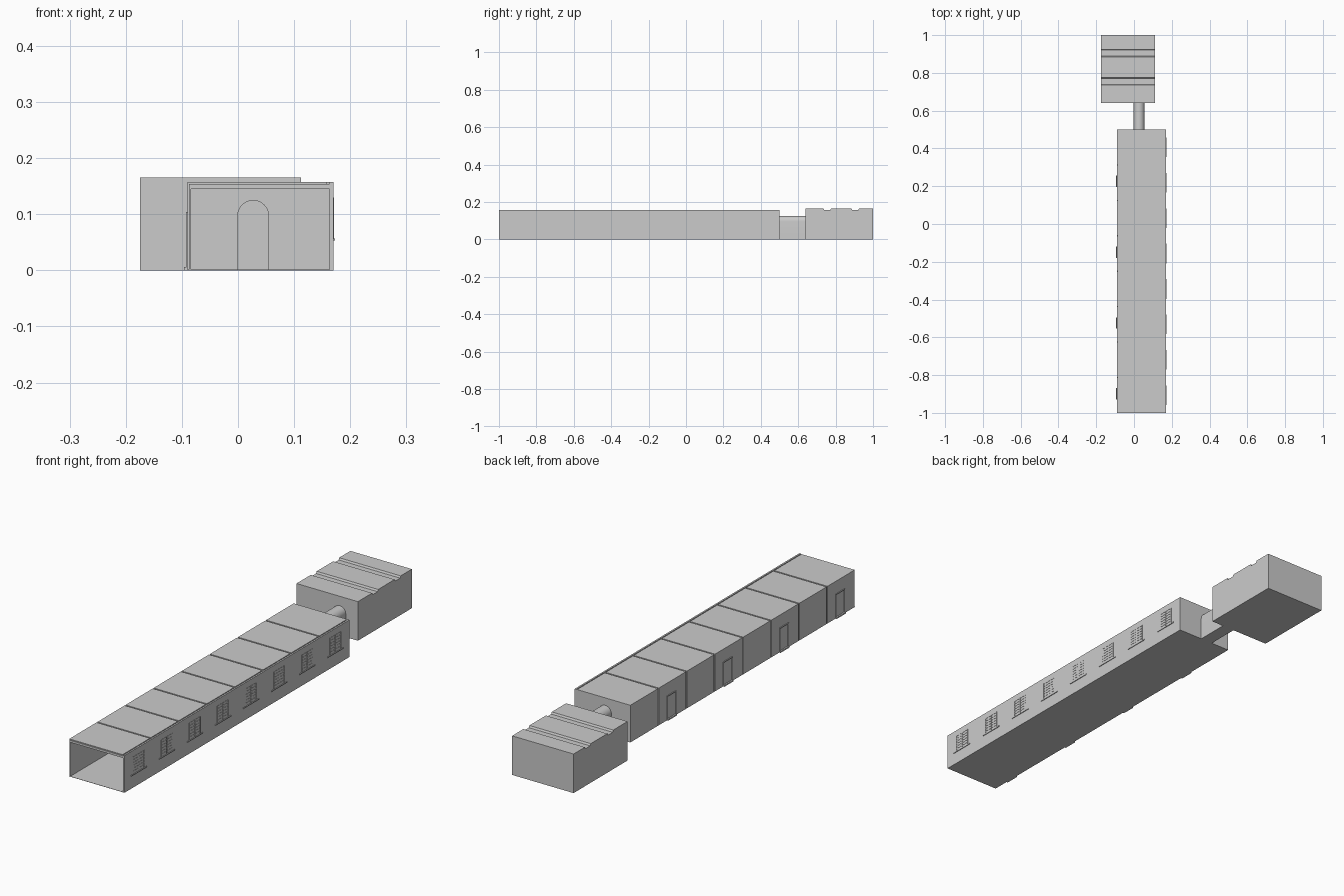
import bpy, bmesh, math

if "Cube" in bpy.data.objects:
    bpy.data.objects.remove(bpy.data.objects["Cube"])

def make(name, bm):
    bmesh.ops.recalc_face_normals(bm, faces=bm.faces)
    me = bpy.data.meshes.new(name)
    bm.to_mesh(me)
    bm.free()
    ob = bpy.data.objects.new(name, me)
    bpy.context.collection.objects.link(ob)
    return ob

def add_box(bm, x0, x1, y0, y1, z0, z1):
    vs = bmesh.ops.create_cube(bm, size=1)['verts']
    for v in vs:
        v.co = (x1 if v.co.x > 0 else x0, y1 if v.co.y > 0 else y0, z1 if v.co.z > 0 else z0)

def extrude(name, pts, vec):
    bm = bmesh.new()
    f = bm.faces.new([bm.verts.new(p) for p in pts])
    r = bmesh.ops.extrude_face_region(bm, geom=[f], use_keep_orig=True)
    bmesh.ops.translate(bm, vec=vec, verts=[v for v in r['geom'] if isinstance(v, bmesh.types.BMVert)])
    return make(name, bm)

def arch(r, cx=0.027, spring=0.097, n=16):
    pts = [(cx + r, 0)]
    pts += [(cx + r * math.cos(math.pi * i / n), spring + r * math.sin(math.pi * i / n)) for i in range(n + 1)]
    return pts + [(cx - r, 0)]

XL, XR, Y0, Y1, H = -0.09, 0.17, -1.0, 0.5, 0.157
PITCH = (Y1 - Y0) / 8

# long hall: walls and roof, open at the front
hall = [(XL + .003, 0), (XL + .003, H - .003), (XR - .007, H - .003), (XR - .007, H), (XR, H), (XR, 0),
        (XR - .007, 0), (XR - .007, .145), (XL + .006, .145), (XL + .006, 0)]
extrude("hall_shell", [(x, Y0, z) for x, z in hall], (0, Y1 - Y0, 0))
bm = bmesh.new()
add_box(bm, XL, XR, Y0, Y1, 0, .001)
make("hall_floor", bm)

# outer panels on roof and left wall, separated by narrow joints
bm = bmesh.new()
for i in range(8):
    a, b = Y0 + i * PITCH + .003, Y0 + (i + 1) * PITCH - .003
    if i == 7:
        b = Y1
    add_box(bm, XL, XR - .011, a, b, H - .003, H)
    add_box(bm, XL, XL + .003, a, b, 0, H - .003)
make("hall_panels", bm)

# rear wall of the hall around the arched opening
wall = [(XL, 0), (XL, H), (XR, H), (XR, 0)] + arch(.0275)
extrude("hall_rear_wall", [(x, Y1 - .006, z) for x, z in wall], (0, .006, 0))

# arched corridor
ring = arch(.0285) + arch(.0275)[::-1]
cor = extrude("corridor", [(x, Y1 - .003, z) for x, z in ring], (0, .145, 0))
bpy.context.view_layer.objects.active = cor
cor.select_set(True)
bpy.ops.object.shade_smooth_by_angle(angle=math.radians(35))
bm = bmesh.new()
add_box(bm, -.0015, .0555, Y1, .64, 0, .001)
make("corridor_floor", bm)

# rear block with two roof channels
T, D = .165, .157
side = [(.64, 0), (.64, T), (.735, T), (.739, D), (.771, D), (.775, T),
        (.885, T), (.889, D), (.921, D), (.925, T), (1, T), (1, 0)]
extrude("rear_block", [(-.175, y, z) for y, z in side], (.287, 0, 0))

# barred windows on the right wall
bars, sills = bmesh.new(), bmesh.new()
for i in range(8):
    c = Y0 + (i + .5) * PITCH
    add_box(sills, XR - .001, XR + .003, c - .052, c + .052, .053, .057)
    for k in (-1, 0, 1):
        y = c + k * .036
        add_box(bars, XR - .001, XR + .0015, y - .0015, y + .0015, .057, .13)
    for k in range(6):
        z = .069 + k * .012
        add_box(bars, XR - .001, XR + .001, c - .0375, c + .0375, z - .001, z + .001)
make("window_bars", bars)
make("window_sills", sills)

# doors with frame and step on every second bay of the left wall
frames, steps = bmesh.new(), bmesh.new()
for i in range(0, 8, 2):
    c = Y0 + (i + .5) * PITCH + .02
    c -= .013
    for s in (-1, 1):
        add_box(frames, XL - .002, XL + .001, c + s * .028 - .002, c + s * .028 + .002, 0, .1)
    add_box(frames, XL - .003, XL + .001, c - .03, c + .03, .1, .104)
    add_box(steps, XL - .006, XL + .001, c - .03, c + .03, 0, .006)
make("door_frames", frames)
make("door_steps", steps)
